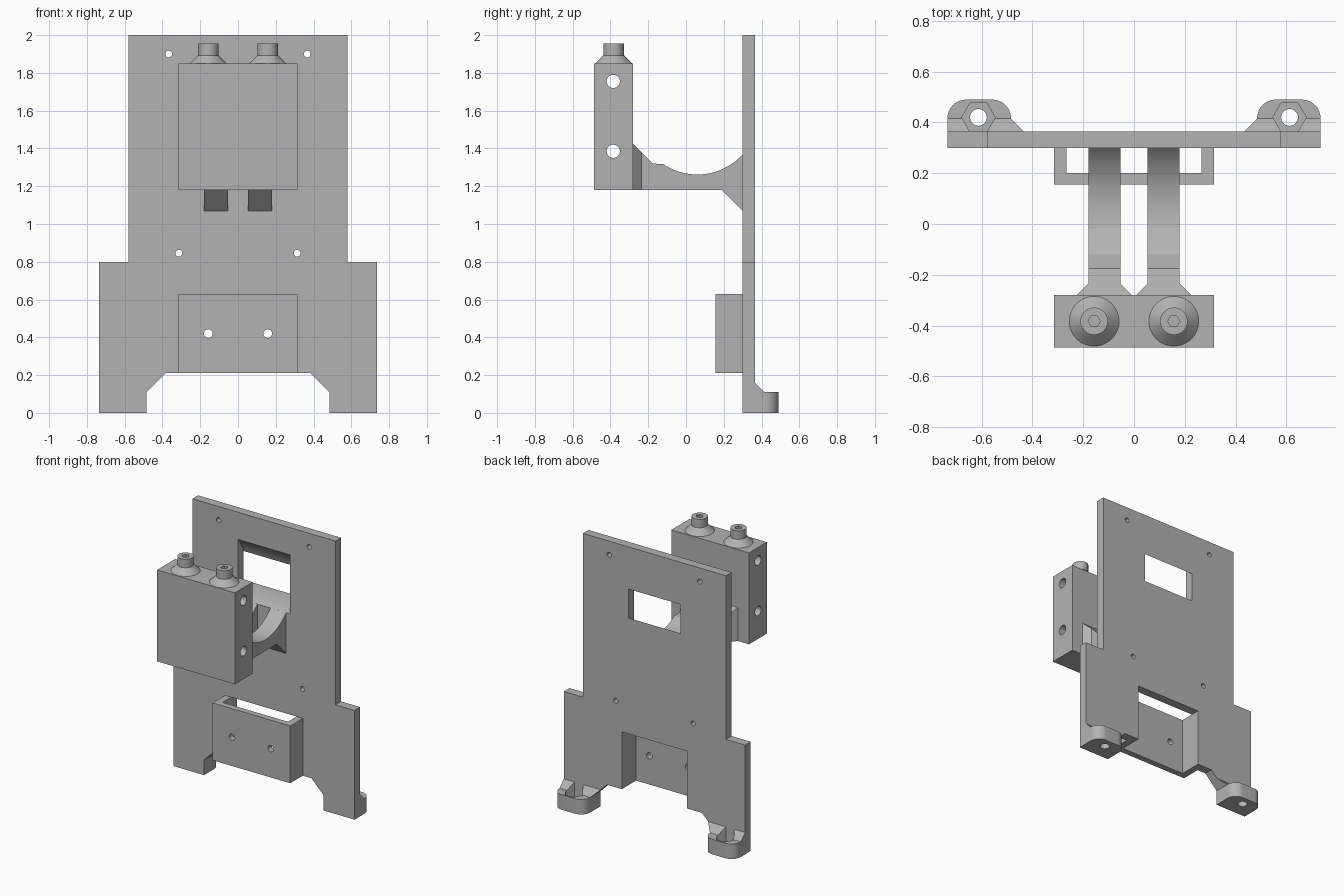
import bpy, bmesh
from math import sin, cos, pi, radians, sqrt

if "Cube" in bpy.data.objects:
    bpy.data.objects.remove(bpy.data.objects["Cube"])

GREY = (0.45, 0.45, 0.45, 1)
mat = bpy.data.materials.new("plain grey")
mat.use_nodes = True
mat.diffuse_color = GREY
mat.node_tree.nodes["Principled BSDF"].inputs["Base Color"].default_value = GREY


def finish(name, bm):
    bmesh.ops.recalc_face_normals(bm, faces=bm.faces)
    me = bpy.data.meshes.new(name)
    bm.to_mesh(me)
    bm.free()
    me.materials.append(mat)
    ob = bpy.data.objects.new(name, me)
    bpy.context.collection.objects.link(ob)
    return ob


def prism(name, pts, axis, a, b):
    """Extrude a 2D outline along an axis from a to b."""
    place = {"x": lambda u, v, t: (t, u, v),
             "y": lambda u, v, t: (u, t, v),
             "z": lambda u, v, t: (u, v, t)}[axis]
    bm = bmesh.new()
    lo = [bm.verts.new(place(u, v, a)) for u, v in pts]
    hi = [bm.verts.new(place(u, v, b)) for u, v in pts]
    bm.faces.new(lo)
    bm.faces.new(hi)
    for i in range(len(pts)):
        j = (i + 1) % len(pts)
        bm.faces.new((lo[i], lo[j], hi[j], hi[i]))
    return finish(name, bm)


def hull(name, pts):
    bm = bmesh.new()
    for p in pts:
        bm.verts.new(p)
    bmesh.ops.convex_hull(bm, input=bm.verts[:])
    bmesh.ops.dissolve_limit(bm, angle_limit=0.01, verts=bm.verts[:], edges=bm.edges[:])
    return finish(name, bm)


def arc(u, v, r, start, end, n):
    return [(u + r * cos(radians(start + (end - start) * i / n)),
             v + r * sin(radians(start + (end - start) * i / n))) for i in range(n + 1)]


def circle(u, v, r, n=32):
    return arc(u, v, r, 0, 360, n)[:-1]


def rect(u0, u1, v0, v1):
    return [(u0, v0), (u1, v0), (u1, v1), (u0, v1)]


def apply_boolean(ob, other, operation):
    mod = ob.modifiers.new("shape", "BOOLEAN")
    mod.operation = operation
    mod.solver = "EXACT"
    mod.object = other
    bpy.context.view_layer.objects.active = ob
    bpy.ops.object.modifier_apply(modifier=mod.name)
    bpy.data.objects.remove(other)


def cut(ob, *args):
    cutter = prism("cutter", *args)
    cutter.hide_render = True
    apply_boolean(ob, cutter, "DIFFERENCE")


def smooth(ob):
    bpy.ops.object.select_all(action="DESELECT")
    ob.select_set(True)
    bpy.context.view_layer.objects.active = ob
    bpy.ops.object.shade_smooth_by_angle(angle=radians(25))


FRONT, BACK = 0.30, 0.365          # plate faces
SADDLE = (0.06, 1.585, 0.323)      # centre y, z and radius of the round cut

# Back plate with legs, window, bracket opening and screw holes
half = [(0.265, 0.63), (0.265, 0.21), (0.385, 0.21), (0.485, 0.11), (0.485, 0),
        (0.735, 0), (0.735, 0.8), (0.58, 0.8), (0.58, 2)]
plate = prism("back_plate", half + [(-x, z) for x, z in reversed(half)], "y", FRONT, BACK)
cut(plate, circle(*SADDLE, 96), "x", -0.21, 0.21)
for s in (-1, 1):
    for x, z in ((0.367, 1.9), (0.313, 0.845)):
        cut(plate, circle(s * x, z, 0.018, 20), "y", 0.2, 0.5)
smooth(plate)

# Lower U-shaped bracket, open above and below
bracket = prism("lower_bracket",
                [(-0.315, FRONT), (-0.315, 0.155), (0.315, 0.155), (0.315, FRONT),
                 (0.265, FRONT), (0.265, 0.2), (-0.265, 0.2), (-0.265, FRONT)],
                "z", 0.21, 0.63)
for s in (-1, 1):
    cut(bracket, circle(s * 0.157, 0.42, 0.023, 24), "y", 0.1, 0.25)
smooth(bracket)

# Front block with cross holes
block = prism("front_block", rect(-0.315, 0.315, -0.487, -0.28), "z", 1.18, 1.85)
for z in (1.385, 1.755):
    cut(block, circle(-0.385, z, 0.035), "x", -0.5, 0.5)
smooth(block)

cy, cz, r = SADDLE
for s, side in ((-1, "right"), (1, "left")):
    # Arm with round saddle
    saddle = [(y, cz - sqrt(r * r - (y - cy) ** 2))
              for y in [-0.12 + 0.42 * i / 32 for i in range(33)]]
    profile = [(FRONT, 1.07), (0.19, 1.18), (-0.28, 1.18), (-0.28, 1.425),
               (-0.175, 1.32)] + saddle
    arm = prism(side + "_arm", profile, "x", *sorted((s * 0.053, s * 0.18)))
    smooth(arm)

    # Flared arm end at the block
    mid = s * 0.1165
    hull(side + "_arm_flare",
         [(mid + k * w, y, z) for k in (-1, 1)
          for y, w, top in ((-0.28, 0.1085, 1.425), (-0.235, 0.0635, 1.38))
          for z in (1.18, top)])

    # Stepped nozzle: cone, neck and blind hexagonal bore
    bm = bmesh.new()
    rings = [(0.098, 1.85), (0.054, 1.893), (0.054, 1.955), (0.024, 1.955), (0.024, 1.87)]
    loops = []
    for i, (rad, z) in enumerate(rings):
        n = 48 if i < 3 else 6
        loops.append([bm.verts.new((x, y, z)) for x, y in circle(s * 0.157, -0.383, rad, n)])
    for a, b in ((0, 1), (1, 2), (3, 4)):
        n = len(loops[a])
        for i in range(n):
            j = (i + 1) % n
            bm.faces.new((loops[a][i], loops[a][j], loops[b][j], loops[b][i]))
    # Top rim between the round neck and the hexagon
    for i in range(6):
        outer = [loops[2][(8 * i + k) % 48] for k in range(9)]
        bm.faces.new(outer + [loops[3][(i + 1) % 6], loops[3][i]])
    bm.faces.new(loops[0])
    bm.faces.new(loops[4])
    smooth(finish(side + "_nozzle", bm))

    # Rounded foot with sloped gusset, nut pocket and bolt hole
    plan = [(0.485, BACK), (0.735, BACK)] + arc(0.662, 0.417, 0.073, 0, 90, 12) \
        + arc(0.558, 0.417, 0.073, 90, 180, 12)
    foot = prism(side + "_foot", [(s * x, y) for x, y in plan], "z", 0, 0.11)
    gusset = hull(side + "_gusset",
                  [(s * x, y, z) for x, y, z in
                   ((0.735, BACK, 0.11), (0.735, 0.415, 0.11), (0.735, BACK, 0.16),
                    (0.485, BACK, 0.11), (0.485, 0.415, 0.11), (0.435, BACK, 0.16))])
    for part in (foot, gusset):
        cut(part, circle(s * 0.613, 0.42, 0.066, 6), "z", 0.055, 0.3)
    cut(foot, circle(s * 0.613, 0.42, 0.033), "z", -0.1, 0.2)
    smooth(foot)
